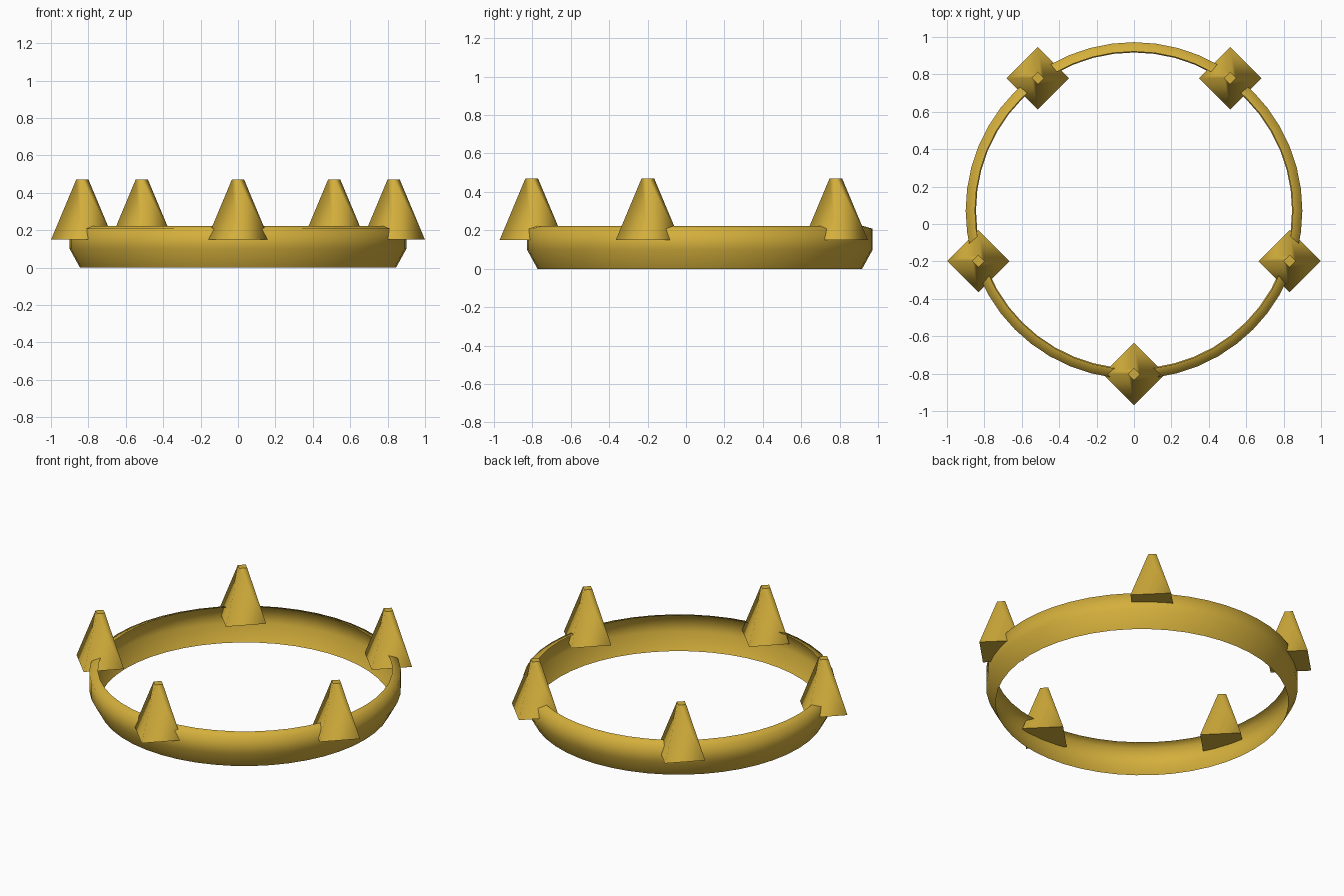
import bpy, bmesh, math
from mathutils import Matrix, Vector

cube = bpy.data.objects.get("Cube")
if cube:
    bpy.data.objects.remove(cube, do_unlink=True)

CENTRE = Vector((0, 0.072, 0))
SEGMENTS = 48

gold = bpy.data.materials.new("gold")
gold.use_nodes = True
colour = (0.658, 0.429, 0.045, 1)
gold.diffuse_color = colour
gold.node_tree.nodes["Principled BSDF"].inputs["Base Color"].default_value = colour


def add_object(name, bm, location):
    mesh = bpy.data.meshes.new(name)
    bm.to_mesh(mesh)
    bm.free()
    mesh.materials.append(gold)
    obj = bpy.data.objects.new(name, mesh)
    obj.location = location
    bpy.context.collection.objects.link(obj)
    return obj


# Band: thin shell, tapered at the bottom and with an inward lip on top
profile = [(0.845, 0), (0.9, 0.1), (0.9, 0.208), (0.85, 0.223)]
bm = bmesh.new()
rings = []
for radius, z in profile:
    ring = []
    for i in range(SEGMENTS):
        a = math.tau * i / SEGMENTS
        ring.append(bm.verts.new((radius * math.cos(a), radius * math.sin(a), z)))
    rings.append(ring)
for low, high in zip(rings, rings[1:]):
    for i in range(SEGMENTS):
        j = (i + 1) % SEGMENTS
        bm.faces.new((low[i], low[j], high[j], high[i])).smooth = True
add_object("crown_band", bm, CENTRE)

# Five blunt four-sided spikes, all turned the same way, the first at the front
for k in range(5):
    a = math.radians(-90 + 72 * k)
    bm = bmesh.new()
    bmesh.ops.create_cone(bm, cap_ends=True, segments=4, radius1=0.167,
                          radius2=0.033, depth=0.32,
                          matrix=Matrix.Translation((0, 0, 0.16)))
    bm.normal_update()
    for face in bm.faces:
        face.smooth = abs(face.normal.z) < 0.9
    spot = CENTRE + Vector((math.cos(a), math.sin(a), 0)) * 0.875
    spot.z = 0.15
    add_object(f"crown_spike_{k + 1}", bm, spot)
